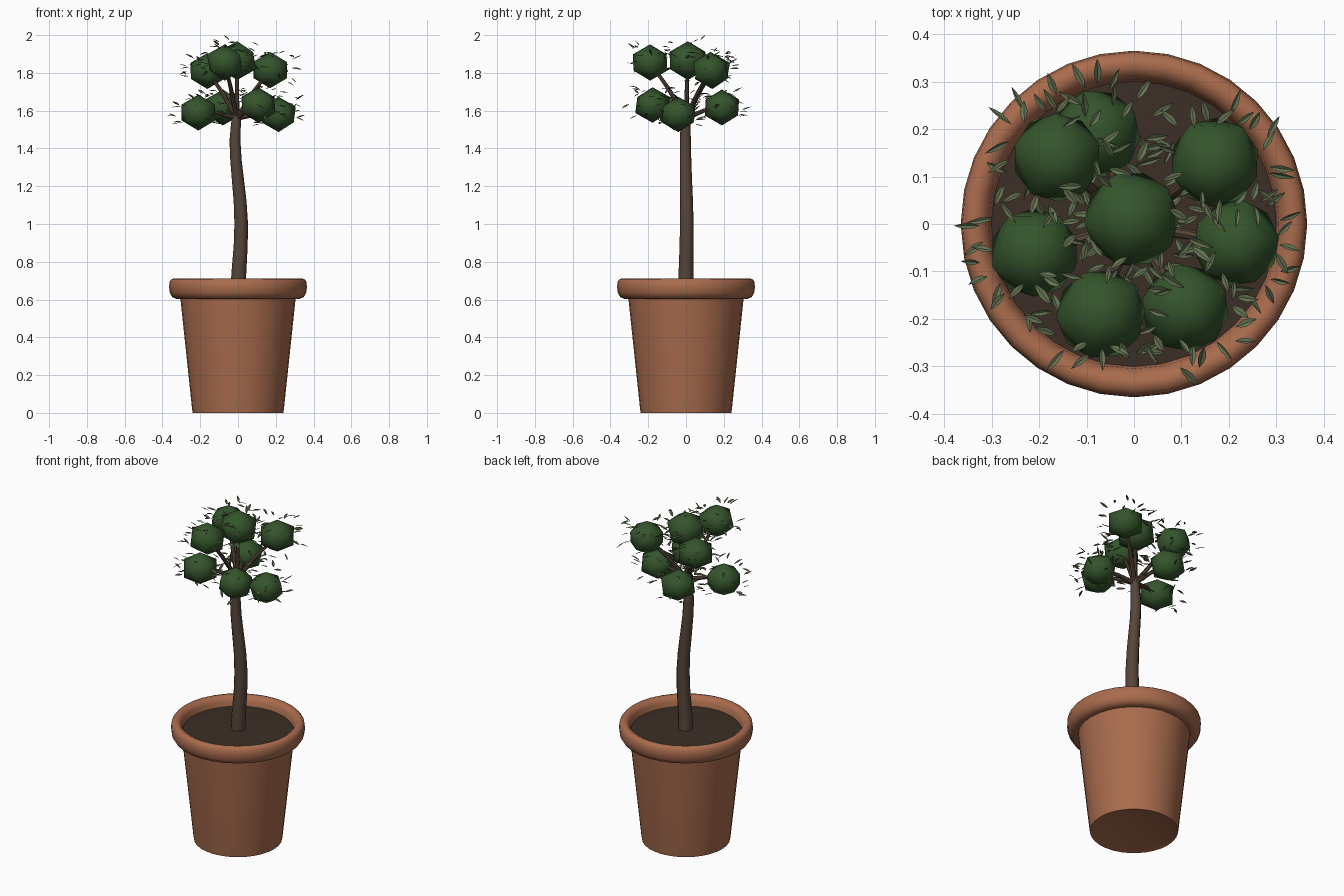
import bpy, bmesh, math, random
from mathutils import Vector, Matrix

if "Cube" in bpy.data.objects:
    bpy.data.objects.remove(bpy.data.objects["Cube"])

random.seed(7)


def material(name, rgb):
    m = bpy.data.materials.new(name)
    m.diffuse_color = (*rgb, 1)
    m.use_nodes = True
    m.node_tree.nodes["Principled BSDF"].inputs["Base Color"].default_value = m.diffuse_color
    return m


TERRACOTTA = material("terracotta", (0.40, 0.15, 0.075))
SOIL = material("soil", (0.045, 0.028, 0.02))
BARK = material("bark", (0.095, 0.06, 0.04))
FOLIAGE = material("foliage", (0.035, 0.09, 0.025))
LEAF = material("leaf", (0.13, 0.17, 0.085))


def finish(name, bm, mat, angle=None):
    me = bpy.data.meshes.new(name)
    bm.to_mesh(me)
    bm.free()
    ob = bpy.data.objects.new(name, me)
    bpy.context.collection.objects.link(ob)
    me.materials.append(mat)
    if angle:
        bpy.ops.object.select_all(action='DESELECT')
        bpy.context.view_layer.objects.active = ob
        ob.select_set(True)
        bpy.ops.object.shade_smooth_by_angle(angle=math.radians(angle))
    return ob


def lathe(name, profile, mat, sides=32):
    bm = bmesh.new()
    pts = [bm.verts.new((r, 0, z)) for r, z in profile]
    edges = [bm.edges.new(p) for p in zip(pts, pts[1:])]
    bmesh.ops.spin(bm, geom=pts + edges, axis=(0, 0, 1), cent=(0, 0, 0),
                   angle=math.tau, steps=sides, use_duplicate=False)
    bmesh.ops.remove_doubles(bm, verts=bm.verts, dist=1e-4)
    bmesh.ops.recalc_face_normals(bm, faces=bm.faces)
    return finish(name, bm, mat, 40)


def tube(name, points, radii, mat, sides=12):
    # Rings perpendicular to the path, bridged with quads and capped
    bm = bmesh.new()
    rings = []
    for i, (p, r) in enumerate(zip(points, radii)):
        d = points[min(i + 1, len(points) - 1)] - points[max(i - 1, 0)]
        q = Vector((0, 0, 1)).rotation_difference(d)
        rings.append([bm.verts.new(p + q @ Vector((r * math.cos(a), r * math.sin(a), 0)))
                      for a in (math.tau * k / sides for k in range(sides))])
    for a, b in zip(rings, rings[1:]):
        for k in range(sides):
            n = (k + 1) % sides
            bm.faces.new((a[k], a[n], b[n], b[k]))
    bm.faces.new(rings[0][::-1])
    bm.faces.new(rings[-1])
    return finish(name, bm, mat, 40)


# Pot: tapered body, rolled rim and inner wall
lathe("pot", [(0, 0.005), (0.225, 0.005), (0.24, 0), (0.243, 0.02), (0.305, 0.605),
              (0.325, 0.603), (0.348, 0.613), (0.361, 0.635), (0.365, 0.665),
              (0.362, 0.695), (0.352, 0.708), (0.335, 0.712), (0.318, 0.705),
              (0.305, 0.685), (0.298, 0.64)], TERRACOTTA)

# Soil
lathe("soil", [(0, 0.665), (0.302, 0.655)], SOIL)

# Trunk with a gentle S bend
path = [(0, 0, 0.63, 0.041), (0.005, 0, 0.75, 0.039), (0.014, 0.003, 0.88, 0.037),
        (0.017, 0.004, 1.0, 0.036), (0.011, 0.003, 1.12, 0.034), (0, 0, 1.23, 0.032),
        (-0.011, -0.002, 1.34, 0.030), (-0.016, -0.003, 1.44, 0.029),
        (-0.011, -0.003, 1.53, 0.026), (-0.003, 0, 1.60, 0.023)]
tube("trunk", [Vector(p[:3]) for p in path], [p[3] for p in path], BARK)

# Foliage clumps: centre and radius
clumps = [(-0.005, 0.01, 1.865, 0.108), (0.17, 0.13, 1.815, 0.101),
          (0.215, -0.04, 1.58, 0.098), (0.108, -0.177, 1.63, 0.099),
          (-0.07, -0.19, 1.855, 0.101), (-0.21, -0.06, 1.59, 0.1),
          (-0.162, 0.14, 1.81, 0.1), (-0.08, 0.19, 1.617, 0.1)]
fork = Vector((-0.006, 0, 1.56))

for i, (x, y, z, r) in enumerate(clumps, 1):
    c = Vector((x, y, z))
    # Branch from the fork into the clump
    mid = fork.lerp(c, 0.5) + Vector((0, 0, 0.012))
    tube(f"branch_{i}", [fork, mid, c], [0.014, 0.011, 0.008], BARK, 8)
    # Faceted clump
    bm = bmesh.new()
    bmesh.ops.create_icosphere(
        bm, subdivisions=1, radius=r,
        matrix=Matrix.Translation(c) @ Matrix.Rotation(random.uniform(0, 6), 4, 'Z')
        @ Matrix.Diagonal((1.04, 1.04, 0.95, 1)))
    finish(f"foliage_clump_{i}", bm, FOLIAGE, 60)

# Loose leaves around every clump, folded along the midrib
half = [(0.25, 0.75), (0.5, 1.0), (0.78, 0.6)]
bm = bmesh.new()
for x, y, z, r in clumps:
    for k in range(24):
        az = math.tau * (k + random.uniform(-0.4, 0.4)) / 24
        el = random.uniform(-0.55, 0.95)
        out = Vector((math.cos(az) * math.cos(el), math.sin(az) * math.cos(el), math.sin(el)))
        base = Vector((x, y, z)) + out * r * random.uniform(0.98, 1.3)
        length, width = random.uniform(0.045, 0.062), random.uniform(0.006, 0.009)
        m = (Matrix.Translation(base)
             @ Matrix.Rotation(az + random.uniform(-0.9, 0.9), 4, 'Z')
             @ Matrix.Rotation(random.uniform(-0.6, 0.5), 4, 'Y')
             @ Matrix.Rotation(random.uniform(-0.6, 0.6), 4, 'X'))

        def vert(t, w):
            p = m @ Vector((t * length, w * width, abs(w) * 0.003))
            p.z = min(p.z, 2.0)
            return bm.verts.new(p)

        rib = [vert(t, 0) for t in (0, 0.25, 0.5, 0.78, 1)]
        for s in (1, -1):
            side = [rib[0]] + [vert(t, s * w) for t, w in half] + [rib[-1]]
            for j in range(4):
                f = [rib[j], rib[j + 1], side[j + 1], side[j]]
                f = list(dict.fromkeys(f))
                bm.faces.new(f if s > 0 else f[::-1])
finish("leaves", bm, LEAF)
